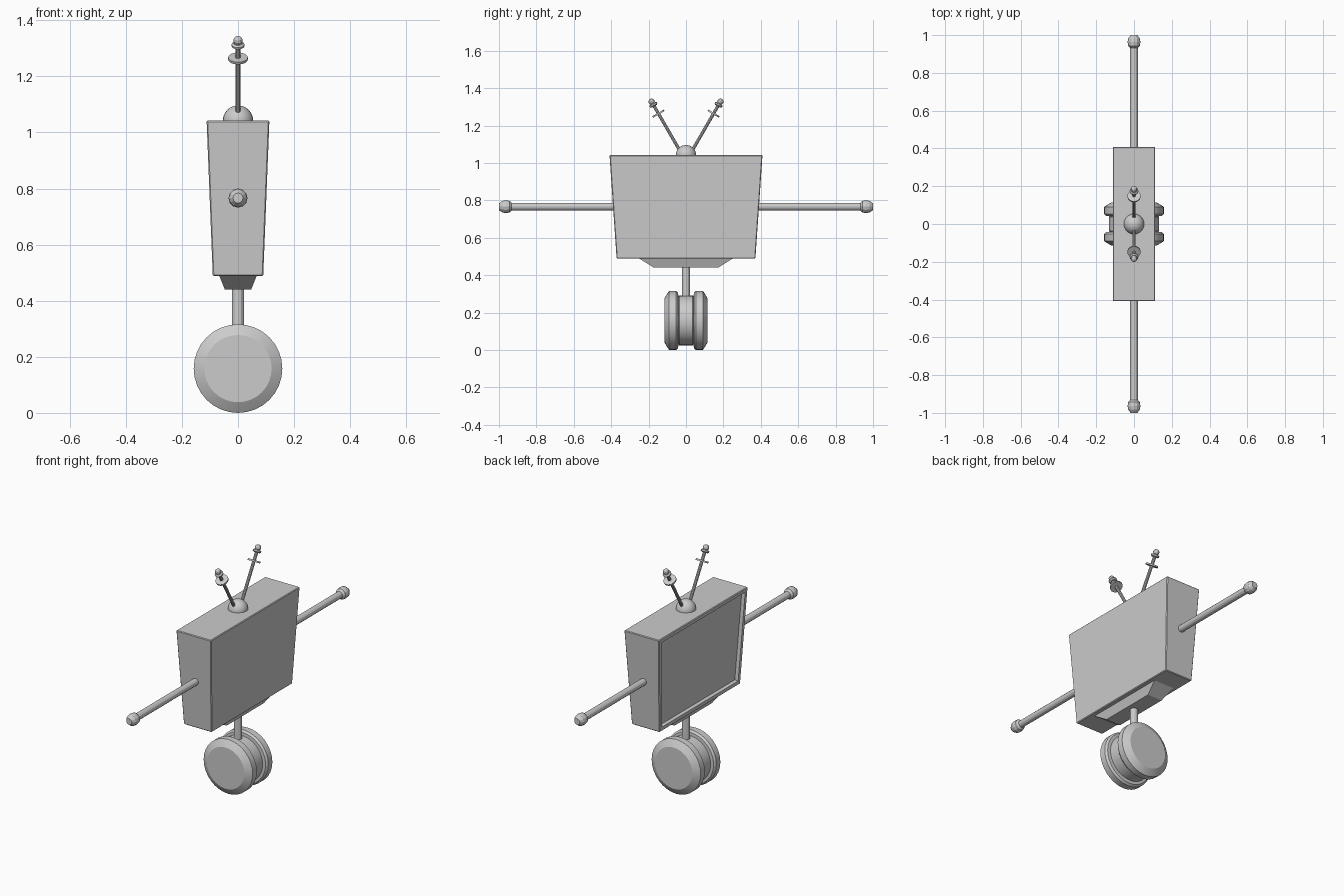
import bpy, bmesh
from math import radians, sin, cos, pi
from mathutils import Vector

if "Cube" in bpy.data.objects:
    bpy.data.objects.remove(bpy.data.objects["Cube"])


def finish(name, bm, smooth=None):
    bmesh.ops.recalc_face_normals(bm, faces=bm.faces)
    me = bpy.data.meshes.new(name)
    bm.to_mesh(me)
    bm.free()
    ob = bpy.data.objects.new(name, me)
    bpy.context.collection.objects.link(ob)
    if smooth:
        bpy.ops.object.select_all(action='DESELECT')
        bpy.context.view_layer.objects.active = ob
        ob.select_set(True)
        bpy.ops.object.shade_smooth_by_angle(angle=radians(smooth))
    return ob


def lathe(name, profile, origin, axis, sides, smooth=None):
    """Closed turned part; profile is (radius, distance along axis)."""
    bm = bmesh.new()
    q = Vector((0, 0, 1)).rotation_difference(Vector(axis))
    rings = []
    for r, t in profile:
        n = sides if r > 0 else 1
        rings.append([bm.verts.new(Vector(origin) + q @ Vector(
            (r * cos(2 * pi * i / sides), r * sin(2 * pi * i / sides), t))) for i in range(n)])
    for a, b in zip(rings, rings[1:]):
        for i in range(sides):
            j = (i + 1) % sides
            quad = [a[i % len(a)], a[j % len(a)], b[j % len(b)], b[i % len(b)]]
            bm.faces.new(list(dict.fromkeys(quad)))
    for ring in (rings[0], rings[-1]):
        if len(ring) > 1:
            bm.faces.new(ring)
    return finish(name, bm, smooth)


def ball(r, t, steps=8):
    return [(r * sin(pi * i / steps) if 0 < i < steps else 0, t - r * cos(pi * i / steps))
            for i in range(steps + 1)]


def tapered_box(top, bottom):
    """Box from (half x, half y, z) at the top and at the bottom."""
    bm = bmesh.new()
    t, b = [[bm.verts.new((sx * hx, sy * hy, z)) for sx, sy in
             ((-1, -1), (1, -1), (1, 1), (-1, 1))] for hx, hy, z in (top, bottom)]
    bm.faces.new(t)
    bm.faces.new(b[::-1])
    for i in range(4):
        j = (i + 1) % 4
        bm.faces.new((b[i], b[j], t[j], t[i]))
    bmesh.ops.recalc_face_normals(bm, faces=bm.faces)
    return bm


# Cabinet with a recessed screen on the -x face
bm = tapered_box((0.112, 0.409, 1.042), (0.09, 0.371, 0.488))
bmesh.ops.bevel(bm, geom=bm.edges[:], offset=0.004, segments=1, affect='EDGES')
bm.normal_update()
screen = min(bm.faces, key=lambda f: f.normal.x * f.calc_area())
bmesh.ops.inset_region(bm, faces=[screen], thickness=0.027)
bmesh.ops.inset_region(bm, faces=[screen], thickness=0.003, depth=-0.02)
finish("cabinet", bm)

# Tapered plinth under the cabinet
finish("plinth", tapered_box((0.067, 0.252, 0.49), (0.047, 0.172, 0.44)))

# Leg and double wheel
R = 0.158
lathe("leg", [(0.022, 0.2), (0.022, 0.45)], (0, 0, 0), (0, 0, 1), 12)
lathe("wheel_hub", [(0.122, -0.046), (0.133, -0.036), (0.133, 0.036), (0.122, 0.046)],
      (0, 0, R), (0, 1, 0), 32, 30)
wheel = [(0.118, 0.04), (0.148, 0.042), (R, 0.053), (R, 0.09), (0.148, 0.097),
         (0.12, 0.114)]

# Paired parts on both sides
for side, s in (("left", -1), ("right", 1)):
    lathe(side + "_wheel", wheel, (0, 0, R), (0, s, 0), 32, 30)
    lathe(side + "_arm", [(0.02, 0.37), (0.02, 0.95)], (0, 0, 0.766), (0, s, 0), 12)
    hand = [(0.018, 0.93), (0.031, 0.943), (0.034, 0.963), (0.031, 0.982), (0.018, 1.0)]
    lathe(side + "_hand", hand, (0, 0, 0.766), (0, s, 0), 12)

    # Antenna rod, disc, collar and tip along one slanted axis
    base = (0, s * 0.025, 1.052)
    axis = (0, s * 0.5, 0.866)
    lathe(side + "_antenna_rod", [(0.009, 0), (0.009, 0.31)], base, axis, 10)
    lathe(side + "_antenna_disc", [(0.035, 0.24), (0.035, 0.249)], base, axis, 16, 30)
    lathe(side + "_antenna_collar", [(0.016, 0.29), (0.023, 0.295), (0.023, 0.302),
                                     (0.016, 0.307)], base, axis, 12)
    lathe(side + "_antenna_tip", ball(0.017, 0.318, 6), base, axis, 12)

# Dome at the antenna base
lathe("antenna_dome", ball(0.054, 0, 16), (0, 0, 1.042), (0, 0, 1), 24, 30)
